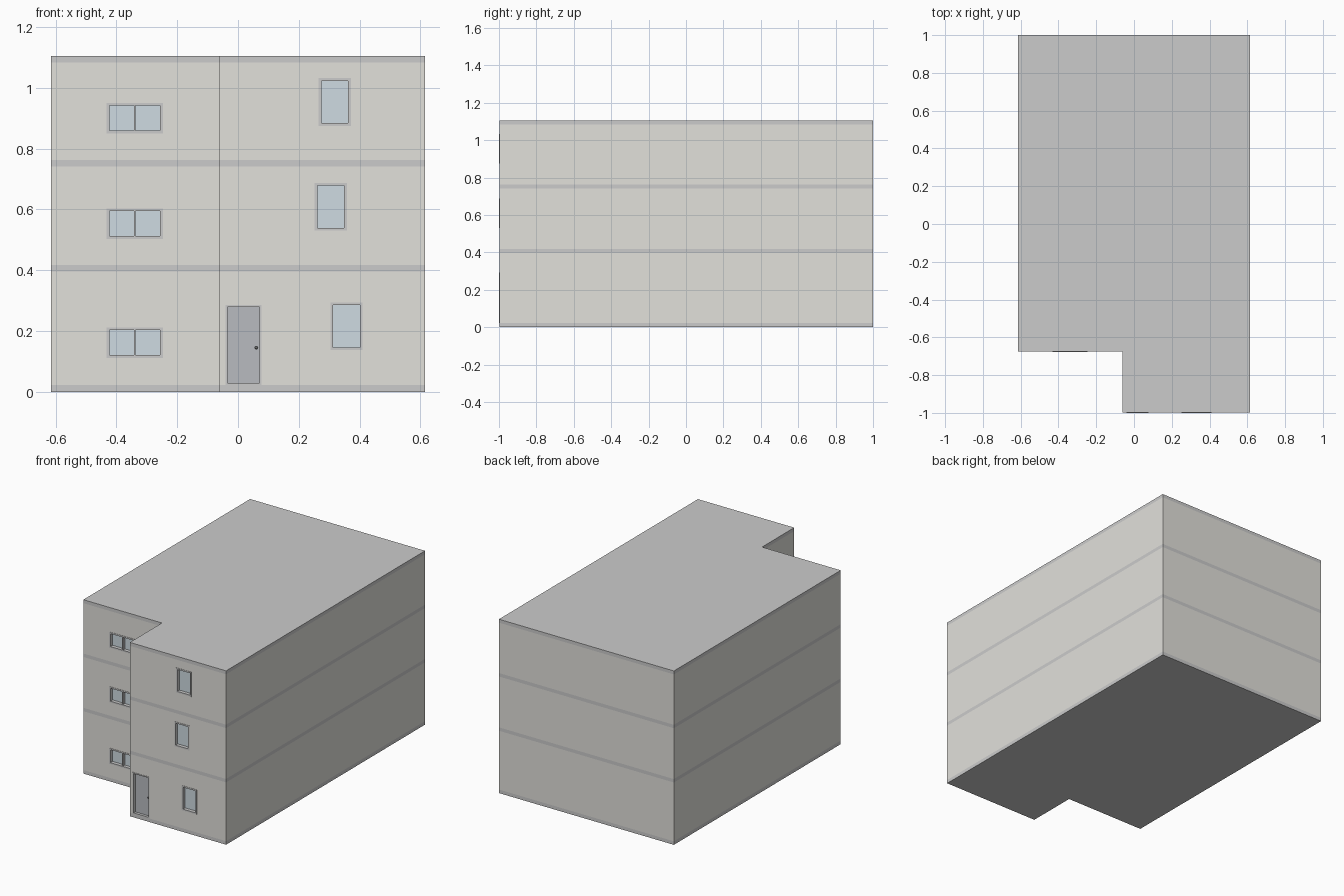
import bpy
import bmesh
from mathutils import Matrix, Vector

if "Cube" in bpy.data.objects:
    bpy.data.objects.remove(bpy.data.objects["Cube"])

X, FRONT, STEP_X, STEP_Y, BACK = 0.615, -0.998, -0.062, -0.675, 1.0
T = 0.03            # wall thickness
PROUD = 0.002       # how far frames stand out from the wall

# L-shaped plan: point and the direction pointing to the inside
PLAN = [((-X, STEP_Y), (1, 1)), ((STEP_X, STEP_Y), (1, 1)), ((STEP_X, FRONT), (1, 1)),
        ((X, FRONT), (-1, 1)), ((X, BACK), (-1, -1)), ((-X, BACK), (1, -1))]


def material(name, rgb):
    m = bpy.data.materials.new(name)
    m.diffuse_color = (*rgb, 1)
    m.use_nodes = True
    m.node_tree.nodes["Principled BSDF"].inputs["Base Color"].default_value = m.diffuse_color
    return m


WALL = material("warm_grey_plaster", (0.76, 0.75, 0.71))
GLASS = material("pale_blue_glass", (0.62, 0.71, 0.76))
FRAME = material("frame_grey", (0.55, 0.56, 0.57))
DOOR = material("door_grey", (0.48, 0.50, 0.53))
DARK = material("dark_metal", (0.15, 0.15, 0.15))


def finish(name, bm, mat=None):
    bmesh.ops.recalc_face_normals(bm, faces=bm.faces)
    mesh = bpy.data.meshes.new(name)
    bm.to_mesh(mesh)
    bm.free()
    ob = bpy.data.objects.new(name, mesh)
    bpy.context.collection.objects.link(ob)
    if mat:
        mesh.materials.append(mat)
    return ob


def add_box(bm, x0, x1, y0, y1, z0, z1):
    lo, hi = Vector((x0, y0, z0)), Vector((x1, y1, z1))
    bmesh.ops.create_cube(bm, size=1, matrix=Matrix.Translation((lo + hi) / 2)
                          @ Matrix.Diagonal((*(hi - lo), 1)))


def boxes(name, items, mat=None):
    bm = bmesh.new()
    for b in items:
        add_box(bm, *b)
    return finish(name, bm, mat)


def slab(name, z0, z1):
    bm = bmesh.new()
    face = bm.faces.new([bm.verts.new((*p, z0)) for p, _ in PLAN])
    top = bmesh.ops.extrude_face_region(bm, geom=[face], use_keep_orig=True)["geom"]
    bmesh.ops.translate(bm, vec=(0, 0, z1 - z0),
                        verts=[v for v in top if isinstance(v, bmesh.types.BMVert)])
    return finish(name, bm)


def wall_ring(name, z0, z1):
    bm = bmesh.new()
    loops = [[bm.verts.new((p[0] + d[0] * t, p[1] + d[1] * t, z)) for p, d in PLAN]
             for t, z in ((0, z0), (0, z1), (T, z1), (T, z0))]
    for a, b in zip(loops, loops[1:] + loops[:1]):
        for i in range(6):
            j = (i + 1) % 6
            bm.faces.new((a[i], a[j], b[j], b[i]))
    return finish(name, bm, WALL)


openings = []


def frame(name, x0, x1, z0, z1, wall_y, w=0.009, mullion=False):
    y0, y1 = wall_y - PROUD, wall_y + T
    bars = [(x0, x0 + w, y0, y1, z0, z1), (x1 - w, x1, y0, y1, z0, z1),
            (x0 + w, x1 - w, y0, y1, z0, z0 + w), (x0 + w, x1 - w, y0, y1, z1 - w, z1)]
    if mullion:
        c = (x0 + x1) / 2
        bars.append((c - 0.003, c + 0.003, wall_y + 0.001, y1, z0 + w, z1 - w))
    boxes(name, bars, FRAME)
    openings.append((x0, x1, wall_y - 0.02, wall_y + T + 0.005, z0, z1))


def window(name, x0, x1, z0, z1, wall_y, mullion=False):
    frame(name + "_frame", x0, x1, z0, z1, wall_y, mullion=mullion)
    boxes(name + "_glass", [(x0 + 0.005, x1 - 0.005, wall_y + 0.02, wall_y + 0.025,
                             z0 + 0.005, z1 - 0.005)], GLASS)


# Windows: wide pair-pane ones on the set-back wall, upright ones on the projecting wing
for i, z in enumerate((0.112, 0.503, 0.850)):
    window(f"wide_window_{i}", -0.432, -0.247, z, z + 0.1, STEP_Y, mullion=True)
for i, (x, z) in enumerate(((0.304, 0.137), (0.252, 0.530), (0.265, 0.875))):
    window(f"tall_window_{i}", x, x + 0.106, z, z + 0.157, FRONT)

# Entrance door with knob
frame("door_frame", -0.041, 0.077, 0.0225, 0.286, FRONT, w=0.007)
boxes("door_leaf", [(-0.036, 0.072, FRONT + 0.015, FRONT + 0.025, 0.0275, 0.281)], DOOR)
bm = bmesh.new()
bmesh.ops.create_uvsphere(bm, u_segments=12, v_segments=8, radius=0.005,
                          matrix=Matrix.Translation((0.06, FRONT + 0.011, 0.145)))
finish("door_knob", bm, DARK)

# Cutter for all wall openings
cutter = boxes("opening_cutter", openings)
cutter.hide_render = True
cutter.hide_viewport = True
cutter.display_type = 'WIRE'

# Floor slabs, roof slab and storey walls stacked flush
slabs = [("ground_slab", 0, 0.0225), ("first_floor_slab", 0.396, 0.418),
         ("second_floor_slab", 0.741, 0.763), ("roof_slab", 1.083, 1.105)]
for s in slabs:
    slab(*s)
for i, (low, high) in enumerate(zip(slabs, slabs[1:])):
    wall = wall_ring(f"storey_wall_{i}", low[2], high[1])
    cut = wall.modifiers.new("openings", 'BOOLEAN')
    cut.operation = 'DIFFERENCE'
    cut.solver = 'EXACT'
    cut.object = cutter
